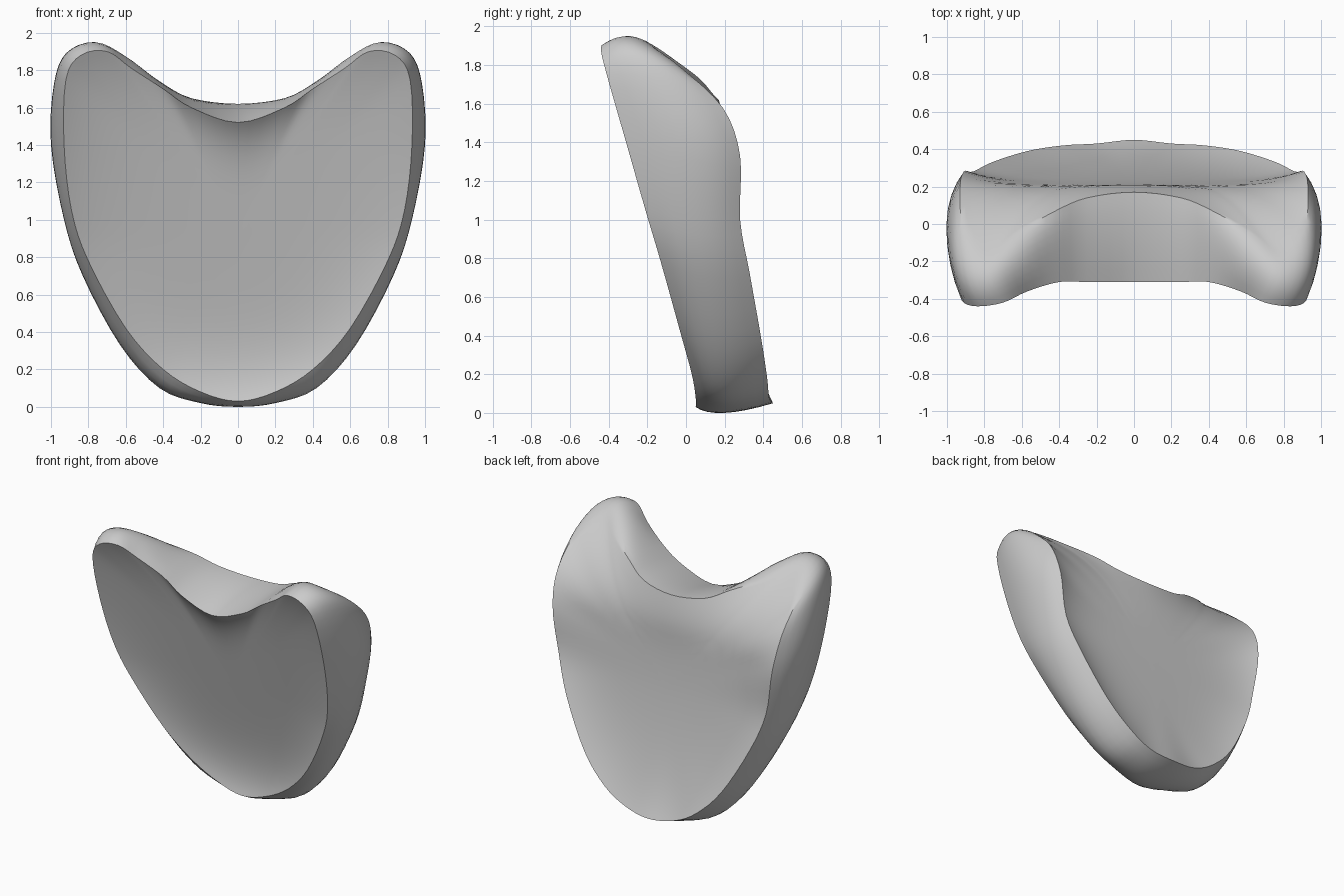
import bpy, bmesh
from mathutils import Vector

if "Cube" in bpy.data.objects:
    bpy.data.objects.remove(bpy.data.objects["Cube"])

# Half outlines from bottom centre, round the side and horn, to the top notch
FRONT = [(0, .05, .03), (.2, .05, .08), (.4, .03, .2), (.6, -.03, .42), (.8, -.13, .78),
         (.89, -.21, 1.05), (.93, -.31, 1.4), (.92, -.41, 1.75), (.84, -.44, 1.88),
         (.7, -.42, 1.9), (.57, -.36, 1.81), (.4, -.31, 1.7), (.25, -.31, 1.6), (0, -.31, 1.52)]
MIDDLE = [(0, .2, 0), (.2, .2, .02), (.42, .19, .1), (.63, .16, .33), (.83, .1, .7),
          (.93, .06, 1.0), (1.0, .02, 1.4), (.985, -.12, 1.72), (.92, -.26, 1.89),
          (.77, -.29, 1.95), (.61, -.2, 1.88), (.42, -.1, 1.74), (.25, -.06, 1.64), (0, -.05, 1.59)]
BACK = [(0, .45, .05), (.2, .43, .08), (.38, .42, .18), (.57, .39, .38), (.76, .33, .72),
        (.86, .28, 1.0), (.91, .28, 1.33), (.93, .19, 1.58), (.91, -.03, 1.79),
        (.78, -.15, 1.88), (.63, -.05, 1.82), (.42, .07, 1.73), (.25, .14, 1.65), (0, .17, 1.62)]


def closed_curve(half, steps=4):
    """Mirror a half outline and smooth it with a Catmull-Rom spline."""
    p = [Vector(c) for c in half]
    p += [Vector((-c.x, c.y, c.z)) for c in p[-2:0:-1]]
    n, out = len(p), []
    for i in range(n):
        a, b, c, d = (p[(i + k) % n] for k in (-1, 0, 1, 2))
        for s in range(steps):
            t = s / steps
            out.append(.5 * (2 * b + (c - a) * t + (2 * a - 5 * b + 4 * c - d) * t * t
                             + (3 * b - a - 3 * c + d) * t ** 3))
    return out


front, middle, back = map(closed_curve, (FRONT, MIDDLE, BACK))
SCALES = [.06, .2, .35, .48, .58, .67, .75, .82, .88, .93, .97]


def front_floor(x, z):
    return .16 - .26 * z - .06 * x * x


def back_floor(x, z):
    return .43 - .30 * z + .10 * z * z - 1.1 * max(0, z - 1.35) ** 2


def face_ring(rim, s, floor):
    """Shrunken rim lying on a smooth floor that blends up to the rim."""
    ring = []
    for p in rim:
        x, z = p.x * s, .95 + (p.z - .95) * s
        ring.append(Vector((x, floor(x, z) + (p.y - floor(p.x, p.z)) * s ** 5, z)))
    return ring


# Front dish, bulging rim, then gently hollowed back
rings = [face_ring(front, s, front_floor) for s in SCALES]
for k in range(9):
    t = k / 8
    rings.append([a * (1 - t) * (1 - 2 * t) + b * 4 * t * (1 - t) + c * t * (2 * t - 1)
                  for a, b, c in zip(front, middle, back)])
rings += [face_ring(back, s, back_floor) for s in reversed(SCALES)]

bm = bmesh.new()
loops = [[bm.verts.new(p) for p in r] for r in rings]
for a, b in zip(loops, loops[1:]):
    for i in range(len(a)):
        j = (i + 1) % len(a)
        bm.faces.new((a[i], a[j], b[j], b[i]))
bm.faces.new(loops[0])
bm.faces.new(loops[-1])
bmesh.ops.recalc_face_normals(bm, faces=bm.faces)

# Rest on the ground
low = min(v.co.z for v in bm.verts)
bmesh.ops.translate(bm, vec=(0, 0, -low), verts=bm.verts)

mesh = bpy.data.meshes.new("curved_shield_slab")
bm.to_mesh(mesh)
bm.free()
slab = bpy.data.objects.new("curved_shield_slab", mesh)
bpy.context.collection.objects.link(slab)
bpy.context.view_layer.objects.active = slab
slab.select_set(True)
bpy.ops.object.shade_smooth_by_angle(angle=.75)
